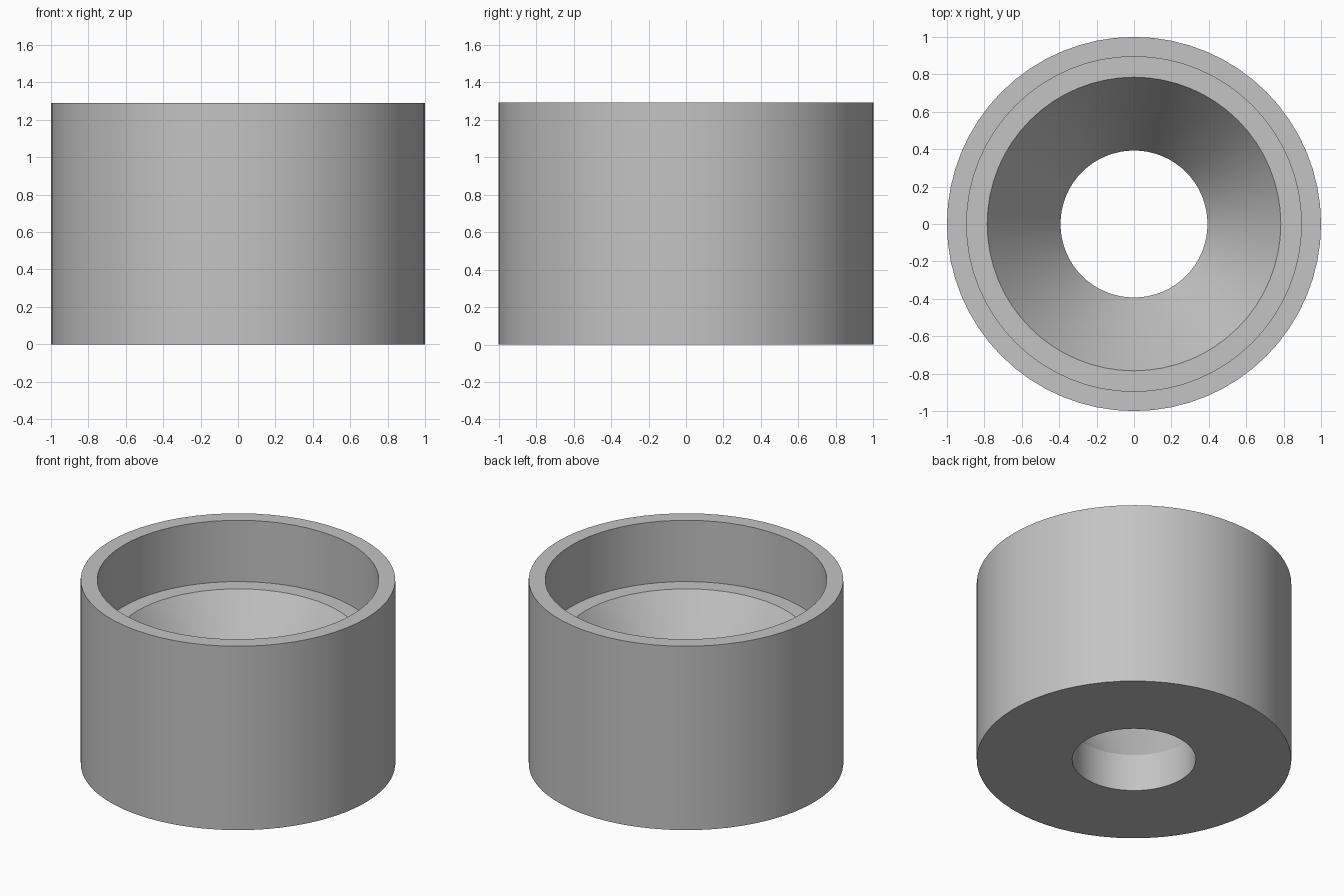
import bpy
import bmesh
import math
from mathutils import Matrix, Vector

cube = bpy.data.objects.get("Cube")
if cube:
    bpy.data.objects.remove(cube, do_unlink=True)

SEGMENTS = 64

# Plain grey material
grey = bpy.data.materials.new("light grey")
grey.use_nodes = True
colour = (0.55, 0.55, 0.55, 1.0)
grey.diffuse_color = colour
grey.node_tree.nodes["Principled BSDF"].inputs["Base Color"].default_value = colour

# Closed wall section (radius, height): outer wall, rim, recess, ledge, funnel, bore
profile = [
    (1.0, 0.0), (1.0, 1.29),
    (0.895, 1.29), (0.895, 0.86),
    (0.785, 0.86), (0.393, 0.26),
    (0.393, 0.0),
]


def lathe(name, section, material):
    """Revolve a closed section around z into a smooth-shaded ring."""
    bm = bmesh.new()
    rings = []
    for i in range(SEGMENTS):
        turn = Matrix.Rotation(2 * math.pi * i / SEGMENTS, 3, "Z")
        rings.append([bm.verts.new(turn @ Vector((r, 0, z))) for r, z in section])
    for i, ring in enumerate(rings):
        following = rings[(i + 1) % SEGMENTS]
        for j in range(len(section)):
            k = (j + 1) % len(section)
            bm.faces.new((ring[j], following[j], following[k], ring[k]))
    bmesh.ops.recalc_face_normals(bm, faces=bm.faces)
    mesh = bpy.data.meshes.new(name)
    bm.to_mesh(mesh)
    bm.free()
    mesh.materials.append(material)
    obj = bpy.data.objects.new(name, mesh)
    bpy.context.collection.objects.link(obj)
    bpy.ops.object.select_all(action="DESELECT")
    obj.select_set(True)
    bpy.context.view_layer.objects.active = obj
    bpy.ops.object.shade_smooth_by_angle(angle=math.radians(25))
    return obj


lathe("funnel_bushing", profile, grey)
